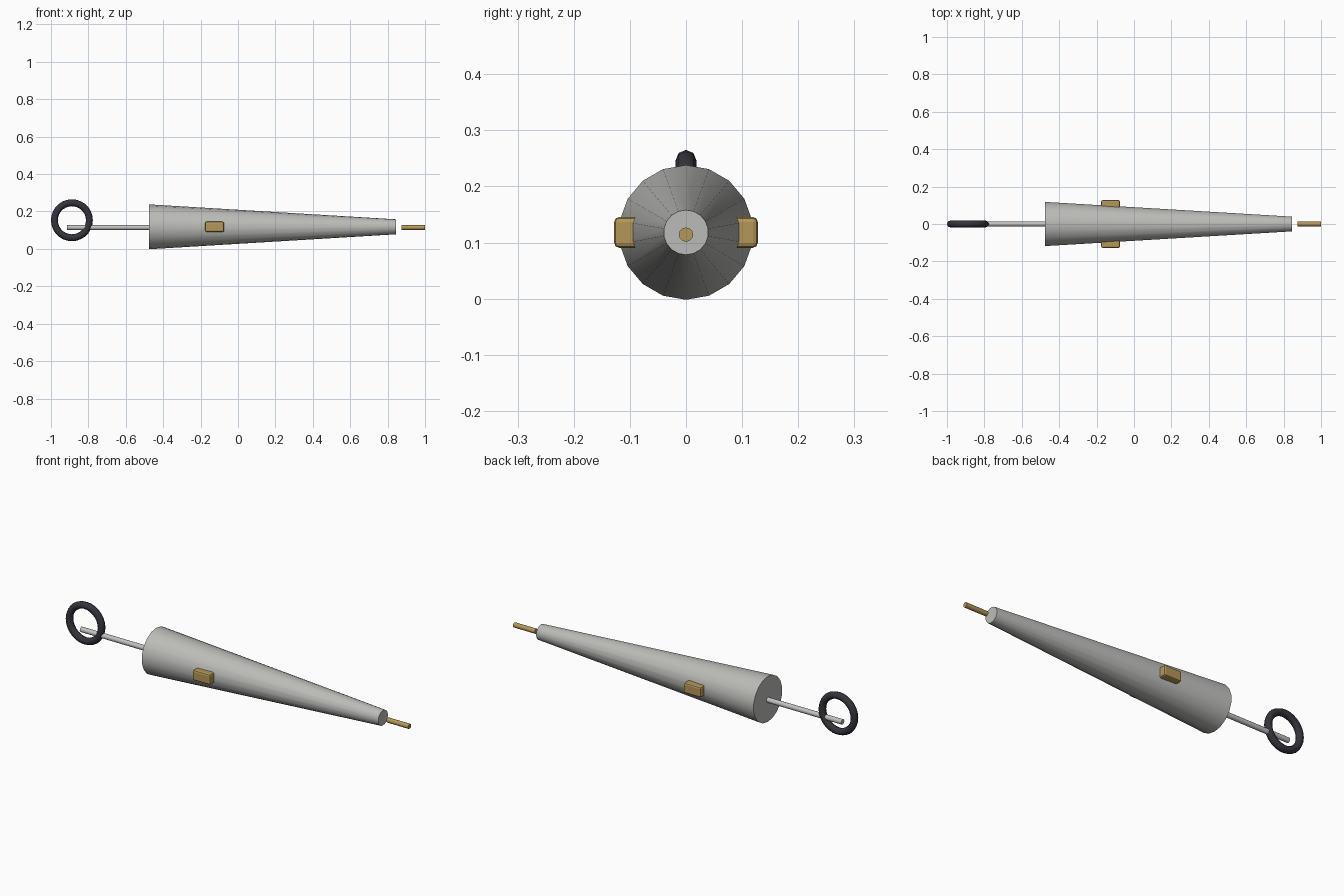
import bpy, math

if "Cube" in bpy.data.objects:
    bpy.data.objects.remove(bpy.data.objects["Cube"])


def material(name, rgb):
    m = bpy.data.materials.new(name)
    m.diffuse_color = (*rgb, 1)
    m.use_nodes = True
    m.node_tree.nodes["Principled BSDF"].inputs["Base Color"].default_value = m.diffuse_color
    return m


GREY = material("warm_grey", (0.50, 0.50, 0.48))
STEEL = material("light_steel", (0.54, 0.54, 0.54))
GOLD = material("brass", (0.46, 0.31, 0.10))
DARK = material("dark_ring", (0.035, 0.034, 0.045))


def finish(name, mat, smooth=True):
    ob = bpy.context.object
    ob.name = name
    ob.data.materials.append(mat)
    bpy.ops.object.transform_apply(location=False, rotation=True, scale=True)
    if smooth:
        bpy.ops.object.shade_smooth_by_angle(angle=math.radians(50))
    return ob


def taper(name, mat, x0, x1, r0, r1, z, sides, turn=0):
    """Round bar along x, radius r0 at x0 and r1 at x1."""
    bpy.ops.mesh.primitive_cone_add(
        vertices=sides, radius1=r0, radius2=r1, depth=x1 - x0,
        location=((x0 + x1) / 2, 0, z))
    ob = bpy.context.object
    # Turn about own axis first, then lay the bar along x
    for v in ob.data.vertices:
        x, y, h = v.co
        c, s = math.cos(turn), math.sin(turn)
        v.co = (c * x - s * y, s * x + c * y, h)
    ob.rotation_euler = (0, math.pi / 2, 0)
    return finish(name, mat)


# Tapered body, flat facet underneath
taper("body", GREY, -0.477, 0.845, 0.12, 0.04, 0.118, 18, math.pi / 18)

# Rear rod and front tip
taper("rear_rod", STEEL, -0.913, -0.47, 0.0133, 0.0133, 0.114, 12)
taper("front_tip", GOLD, 0.873, 1.0, 0.0128, 0.0128, 0.114, 12)

# Pull ring standing in the xz plane
bpy.ops.mesh.primitive_torus_add(
    major_segments=28, minor_segments=8, major_radius=0.0935,
    minor_radius=0.0185, location=(-0.888, 0, 0.153),
    rotation=(math.pi / 2, 0, 0))
finish("pull_ring", DARK)

# Side lugs with softened edges
for side, name in ((-1, "front_lug"), (1, "back_lug")):
    bpy.ops.mesh.primitive_cube_add(size=1, location=(-0.125, side * 0.104, 0.118))
    bpy.context.object.scale = (0.102, 0.048, 0.055)
    lug = finish(name, GOLD, False)
    bevel = lug.modifiers.new("soft_edges", "BEVEL")
    bevel.width = 0.009
    bevel.segments = 2
